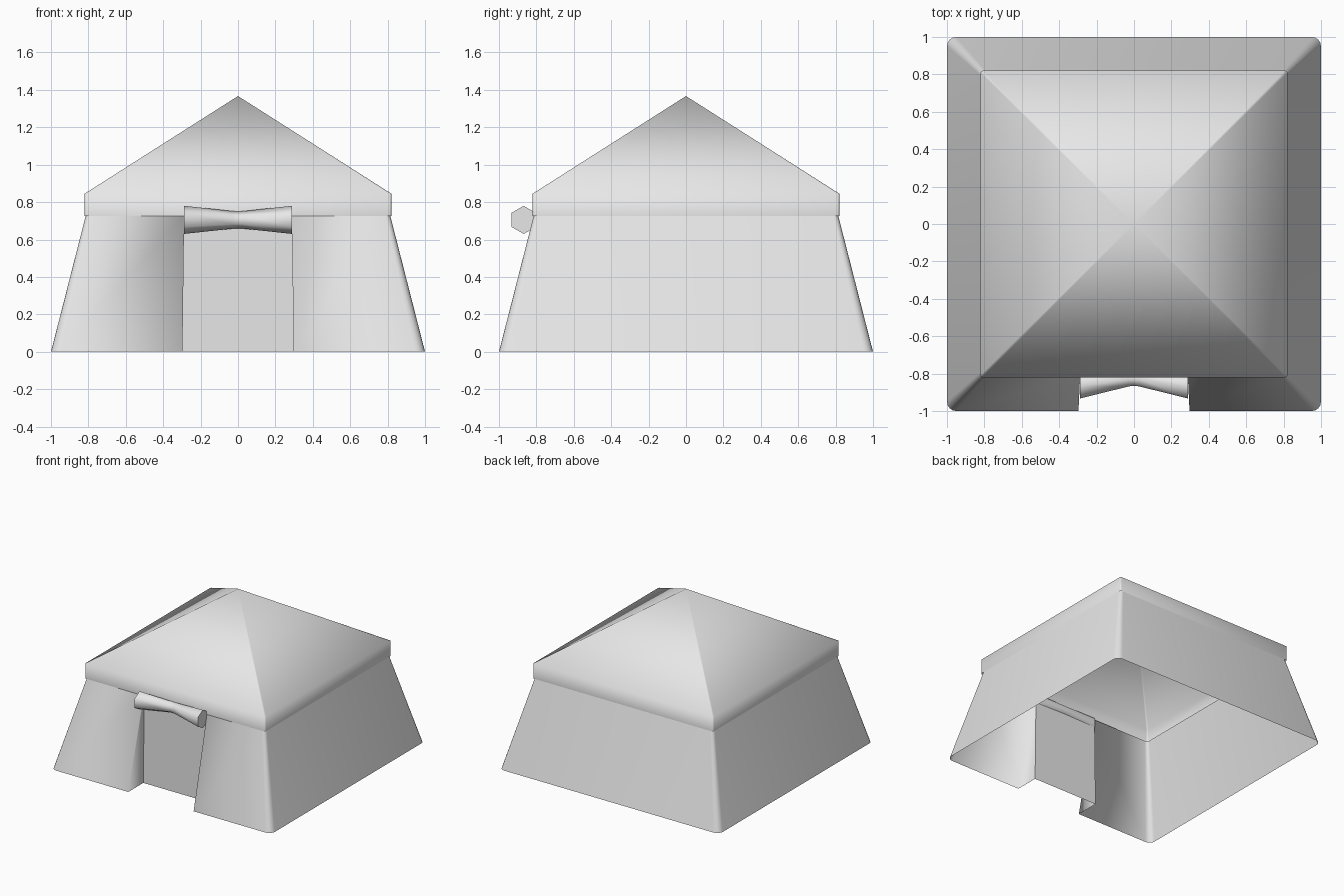
import bpy
import math

cube = bpy.data.objects.get("Cube")
if cube:
    bpy.data.objects.remove(cube, do_unlink=True)

# One plain cloth colour
cloth = bpy.data.materials.new("pale_grey_cloth")
cloth.use_nodes = True
GREY = (0.8, 0.8, 0.8, 1)
cloth.diffuse_color = GREY
cloth.node_tree.nodes["Principled BSDF"].inputs["Base Color"].default_value = GREY


def make_object(name, verts, faces, smooth=True):
    mesh = bpy.data.meshes.new(name)
    mesh.from_pydata(verts, [], faces)
    mesh.materials.append(cloth)
    for poly in mesh.polygons:
        poly.use_smooth = smooth
    mesh.update()
    obj = bpy.data.objects.new(name, mesh)
    bpy.context.collection.objects.link(obj)
    return obj


def rounded_square(half, radius, z, steps):
    """Counter-clockwise loop that starts at the front, right of the door."""
    loop = []
    for corner, (sx, sy) in enumerate([(1, -1), (1, 1), (-1, 1), (-1, -1)]):
        for i in range(steps + 1):
            a = math.pi / 2 * (corner - 1 + i / steps)
            loop.append((sx * (half - radius) + radius * math.cos(a),
                         sy * (half - radius) + radius * math.sin(a), z))
    return loop


def bridge(count, base, closed):
    """Quads between two neighbouring loops of the same length."""
    return [(base + i, base + (i + 1) % count,
             base + count + (i + 1) % count, base + count + i)
            for i in range(count if closed else count - 1)]


# Sloping walls with door flaps turned inwards
PANEL_Y = -0.805


def wall_loop(half, radius, z, door):
    loop = rounded_square(half, radius, z, 4)
    return ([(door, PANEL_Y, z), (door, -half, z)] + loop +
            [(-door, -half, z), (-door, PANEL_Y, z)])


bottom = wall_loop(1.0, 0.05, 0, 0.297)
top = wall_loop(0.812, 0.025, 0.735, 0.288)
make_object("tent_walls", bottom + top, bridge(len(bottom), 0, False))

# Upright door panel set back between the flaps
make_object("door_panel",
            [(-0.297, PANEL_Y, 0), (0.297, PANEL_Y, 0),
             (0.288, PANEL_Y, 0.735), (-0.288, PANEL_Y, 0.735)],
            [(0, 1, 2, 3)], smooth=False)

# Pyramid roof with a vertical rim
rim_low = rounded_square(0.82, 0.012, 0.725, 2)
rim_high = rounded_square(0.82, 0.012, 0.845, 2)
n = len(rim_low)
roof_faces = bridge(n, 0, True)
roof_faces += [(n + i, n + (i + 1) % n, 2 * n) for i in range(n)]
make_object("roof", rim_low + rim_high + [(0, 0, 1.367)], roof_faces)

# Rolled door cloth: six-sided, pinched and set back in the middle
SIDES = 6
stations = [(-0.288, 0.075, -0.868), (-0.03, 0.047, -0.828),
            (0, 0.045, -0.826), (0.03, 0.047, -0.828), (0.288, 0.075, -0.868)]
roll_verts, roll_faces = [], []
for k, (x, r, y) in enumerate(stations):
    for i in range(SIDES):
        a = math.tau * i / SIDES
        roll_verts.append((x, y + r * math.sin(a), 0.705 + r * math.cos(a)))
    if k:
        roll_faces += [f[::-1] for f in bridge(SIDES, (k - 1) * SIDES, True)]
last = (len(stations) - 1) * SIDES
roll_faces.append(tuple(range(SIDES)))
roll_faces.append(tuple(reversed(range(last, last + SIDES))))
roll = make_object("door_roll", roll_verts, roll_faces)
for cap in list(roll.data.polygons)[-2:]:
    cap.use_smooth = False
